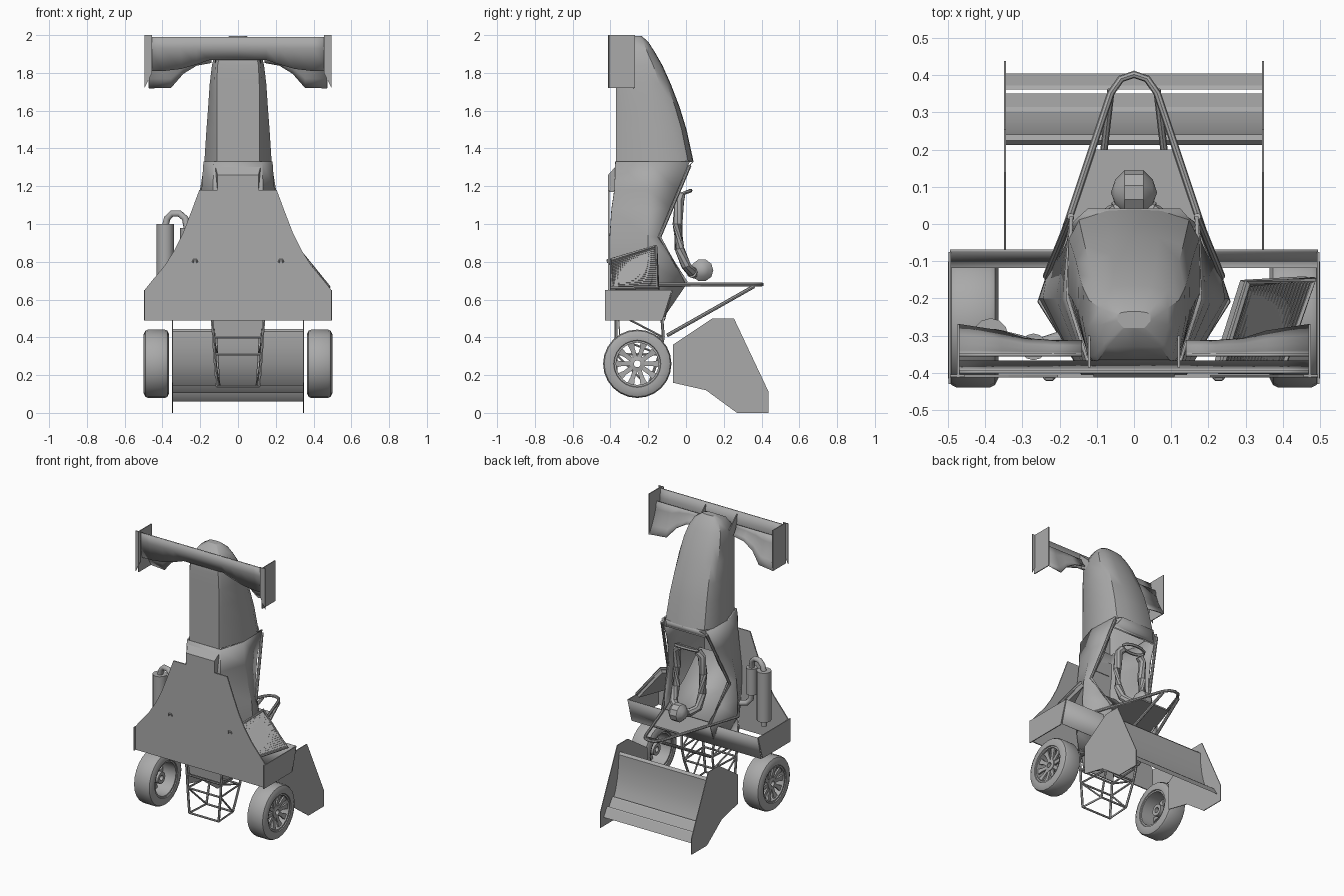
import bpy, bmesh, math
from mathutils import Vector

cube = bpy.data.objects.get("Cube")
if cube:
    bpy.data.objects.remove(cube)

grey = bpy.data.materials.new("plain_grey")
grey.use_nodes = True
grey.diffuse_color = (0.4, 0.4, 0.4, 1)
grey.node_tree.nodes["Principled BSDF"].inputs["Base Color"].default_value = (0.4, 0.4, 0.4, 1)


def make(name, verts, faces, thick=0, smooth=30):
    me = bpy.data.meshes.new(name)
    me.from_pydata([tuple(v) for v in verts], [], faces)
    bm = bmesh.new()
    bm.from_mesh(me)
    bmesh.ops.remove_doubles(bm, verts=bm.verts, dist=0.0001)
    bmesh.ops.recalc_face_normals(bm, faces=bm.faces)
    bm.to_mesh(me)
    bm.free()
    me.materials.append(grey)
    ob = bpy.data.objects.new(name, me)
    bpy.context.collection.objects.link(ob)
    if thick:
        mod = ob.modifiers.new("thickness", 'SOLIDIFY')
        mod.thickness = thick
        mod.offset = 0
    if smooth:
        bpy.ops.object.select_all(action='DESELECT')
        ob.select_set(True)
        bpy.context.view_layer.objects.active = ob
        bpy.ops.object.shade_smooth_by_angle(angle=math.radians(smooth))
    return ob


def loft(name, rings, closed=True, caps=False, thick=0, smooth=30):
    n = len(rings[0])
    verts = [p for r in rings for p in r]
    faces = []
    for i in range(len(rings) - 1):
        for j in range(n if closed else n - 1):
            k = (j + 1) % n
            faces.append((i * n + j, i * n + k, (i + 1) * n + k, (i + 1) * n + j))
    if caps:
        faces += [tuple(range(n)), tuple(range(len(verts) - n, len(verts)))]
    return make(name, verts, faces, thick, smooth)


def tube(name, path, r, sides=8, cyclic=False):
    pts = [Vector(p) for p in path]
    rings = []
    for i, p in enumerate(pts):
        a, b = pts[max(i - 1, 0)], pts[min(i + 1, len(pts) - 1)]
        if cyclic:
            a, b = pts[i - 1], pts[(i + 1) % len(pts)]
        q = (b - a).to_track_quat('Z', 'Y')
        rings.append([p + q @ Vector((r * math.cos(t), r * math.sin(t), 0))
                      for t in (math.tau * k / sides for k in range(sides))])
    if cyclic:
        rings.append(rings[0])
    return loft(name, rings, caps=not cyclic, smooth=40)


def side_plate(name, x, outline, thick=0.006):
    return make(name, [(x, y, z) for y, z in outline], [tuple(range(len(outline)))], thick, 0)


def lathe_x(name, cx, cy, cz, profile, sides=24):
    rings = [[(cx + x, cy + r * math.cos(t), cz + r * math.sin(t)) for x, r in profile]
             for t in (math.tau * k / sides for k in range(sides + 1))]
    return loft(name, rings, smooth=35)


def mirrored(half):
    return [(-x, y) for x, y in reversed(half) if x > 0] + half


# Nose cone: z, bottom y, top y, bottom, middle and top half widths
nose = [(1.995, -.28, -.235, .03, .045, .035), (1.965, -.33, -.2, .08, .092, .065),
        (1.91, -.365, -.165, .105, .122, .09), (1.84, -.37, -.125, .12, .138, .108),
        (1.74, -.37, -.08, .125, .15, .122), (1.62, -.37, -.034, .125, .158, .132),
        (1.5, -.37, .003, .125, .167, .14), (1.33, -.37, .04, .125, .178, .148)]
rings = []
for z, y0, y1, wb, wm, wt in nose:
    h = y1 - y0
    half = [(0, y0), (wb * .9, y0), (wb, y0 + .06 * h), (wm, y0 + .45 * h), (wm * .985, y0 + .8 * h),
            (wt, y1 - .07 * h), (wt * .5, y1 - .01 * h), (0, y1)]
    rings.append([(x, y, z) for x, y in half] + [(-x, y, z) for x, y in half[-2:0:-1]])
loft("nose_cone", rings, smooth=35)
make("nose_tip", rings[0], [tuple(range(len(rings[0])))])

# Open cockpit tub: z, bottom y, rim y, bottom, middle and rim half widths
tub = [(1.33, -.37, .02, .125, .178, .168), (1.18, -.375, -.045, .13, .188, .175),
       (1.08, -.39, -.08, .13, .205, .19), (.93, -.4, -.14, .14, .24, .23),
       (.80, -.4, -.07, .14, .25, .21), (.68, -.39, 0, .14, .245, .18),
       (.49, -.37, -.13, .13, .15, .13)]
rings = [[(x, y, z) for x, y in mirrored([(0, y0), (wb, y0), (wm, -.2), (wt, y1)])]
         for z, y0, y1, wb, wm, wt in tub]
loft("cockpit_tub", rings, closed=False, thick=.01)
loft("cockpit_rim", [[(s * .125, .037, 1.33), (s * .165, .0, 1.33), (s * .17, -.01, 1.27),
                      (s * .15, .0, 1.29)] for s in (-1, 1)], thick=.01)
# Raised step where the nose meets the floor
step = [(-.368, 1.31), (-.412, 1.26), (-.412, 1.17), (-.368, 1.17)]
loft("floor_step", [[(x * (1.12 if z > 1.3 else 1), y, z) for y, z in step] for x in (-.108, .108)],
     caps=True, smooth=0)

# Floor with flared sides, skirts and a rear cross panel
floor = [(1.18, .205), (1.08, .242), (.95, .292), (.86, .337), (.78, .388), (.70, .455),
         (.65, .495), (.49, .495)]
loft("floor", [[(w * t / 4, -.408, z) for t in range(-4, 5)] for z, w in floor],
     closed=False, thick=.008, smooth=0)
loft("floor_rear_panel", [[(-.495, y, z), (.495, y, z)] for y, z in ((-.072, .65), (-.115, .49))],
     closed=False, thick=.006)
for s in (-1, 1):
    side_plate("floor_side_fence", s * .495, [(-.43, .49), (-.43, .65), (-.075, .65), (-.125, .49)])
    tube("floor_bracket", [(s * .215, -.412, .795), (s * .22, -.417, .81), (s * .235, -.417, .81),
                           (s * .24, -.412, .795)], .005, 6)

# Seat back, firewall and tail panel
loft("seat_back", [[(s * .14, -.35, 1.0), (s * .15, -.2, .84), (s * .17, -.02, .69)]
                   for s in (-1, 1)], closed=False, thick=.01)
wall = mirrored([(.11, .2), (.165, .05), (.24, -.2), (.14, -.38)])
make("firewall", [(x, y, .675) for x, y in wall], [tuple(range(len(wall)))], .01, 0)
make("tail_panel", [(-.14, -.36, .55), (.14, -.36, .55), (.12, -.35, .40), (-.12, -.35, .40)],
     [(0, 1, 2, 3)], .006, 0)

# Roll hoops and braces
hoop = mirrored([(0, .402), (.035, .39), (.062, .352), (.25, -.21), (.14, -.38)])
tube("main_roll_hoop", [(x, y, .68) for x, y in hoop], .010)
for s in (-1, 1):
    tube("hoop_brace", [(s * .062, .36, .67), (s * .115, -.1, .41)], .010)
    tube("cockpit_side_tube", [(s * .17, .02, 1.31), (s * .235, -.14, .93), (s * .18, .0, .69)], .010)

# Driver: arms, steering wheel and helmet
for s in (-1, 1):
    tube("driver_arm", [(s * .07, -.03, 1.15), (s * .095, -.035, 1.12), (s * .1, -.045, 1.0),
                        (s * .1, -.035, .87), (s * .095, .0, .78), (s * .05, .03, .745)], .026)
    tube("driver_shoulder", [(s * .05, .03, .745), (0, .05, .74)], .03)
tube("steering_wheel", [(.085 * math.cos(t), -.005 + .03 * math.sin(t), 1.165 + .012 * math.sin(t))
                        for t in (math.tau * k / 12 for k in range(12))], .01, 6, True)
lathe_x("helmet", 0, .085, .755, [(-.062, 0), (-.05, .035), (-.025, .06), (.025, .06), (.05, .035),
                                  (.062, 0)], 10)

# Rear tube frame
levels = [(.53, .14, -.13), (.40, .13, -.12), (.31, .125, -.14), (.14, .112, -.2)]
for i, (z, w, top) in enumerate(levels):
    corners = [(-w, -.37, z), (w, -.37, z), (w * .9, top, z), (-w * .9, top, z)]
    tube("frame_bay", corners, .007, 6, True)
    if i:
        for a, b in zip(last, corners):
            tube("frame_rail", [a, b], .008, 6)
        for j in (0, 1):
            tube("frame_diagonal", [last[j], corners[3 - j]], .006, 6)
    last = corners

# Rear wheels: tyre, rim, hub and spokes
for s in (-1, 1):
    cx = s * .432
    tyre = [(-.066, .125), (-.068, .155), (-.058, .175), (-.045, .181), (.045, .181), (.058, .175),
            (.068, .155), (.066, .125), (.05, .118), (-.05, .118)]
    lathe_x("tyre", cx, -.258, .26, tyre)
    lathe_x("rim", cx, -.258, .26, [(-.06, .126), (-.06, .112), (.06, .112), (.06, .126)])
    lathe_x("hub", cx, -.258, .26, [(-.03 * s, .018), (-.03 * s, .04), (.045 * s, .04),
                                    (.05 * s, .018)], 16)
    for k in range(10):
        t = math.tau * k / 10
        c, d = math.cos(t), math.sin(t)
        spoke = []
        for r, w, x in ((.032, .012, .04), (.08, .012, .043), (.118, .02, .05)):
            spoke.append([(cx + s * (x + dx), -.258 + r * c - q * w * d, .26 + r * d + q * w * c)
                          for q, dx in ((-1, -.012), (1, -.012), (1, 0), (-1, 0))])
        loft("wheel_spoke", spoke, caps=True, smooth=0)

# Rear wing: end plates, main plane and two flaps
plate = [(-.07, .36), (.14, .5), (.254, .5), (.438, .11), (.438, 0), (.27, 0), (.106, .12), (-.07, .16)]
for s in (-1, 1):
    side_plate("rear_wing_end_plate", s * .347, plate, .005)
planes = {
    "rear_wing_main": [(.225, .445), (.24, .43), (.242, .36), (.256, .27), (.275, .2), (.299, .145),
                       (.262, .19), (.232, .26), (.213, .35), (.212, .43)],
    "rear_wing_lower_flap": [(.302, .165), (.314, .16), (.35, .105), (.318, .135)],
    "rear_wing_upper_flap": [(.362, .12), (.372, .115), (.405, .06), (.375, .088)]}
for name, section in planes.items():
    loft(name, [[(x, y, z) for y, z in section] for x in (-.347, .347)], caps=True)

# Front wing: flat main plane with an arched edge, and outer flaps that curl up
edge = [(0, 1.87), (.15, 1.87), (.22, 1.845), (.3, 1.822), (.4, 1.81), (.472, 1.81)]
loft("front_wing_main", [[(x, -.397, 1.99), (x, -.392, 1.93), (x, -.372, low)]
                         for x, low in mirrored(edge)], closed=False, thick=.01)
flap = [(.14, 1.855, -.315), (.22, 1.84, -.315), (.29, 1.797, -.31), (.355, 1.722, -.29),
        (.472, 1.72, -.272)]
for s in (-1, 1):
    cols = []
    for x, low, y in flap:
        cols.append([(s * x, -.352 + (y + .352) * k ** 1.6, 1.92 + (low - 1.92) * k)
                     for k in (0, .25, .5, .75, 1)])
    loft("front_wing_flap", cols, closed=False, thick=.008)
    side_plate("front_wing_end_plate", s * .472, [(-.413, 1.72), (-.413, 2.0), (-.27, 2.0), (-.27, 1.72)])
    make("front_wing_foot", [(s * .455, -.408, 2.0), (s * .495, -.408, 2.0), (s * .495, -.408, 1.72),
                             (s * .455, -.408, 1.80)], [(0, 1, 2, 3)], .006, 0)
    side_plate("front_wing_strut", s * .12, [(-.385, 1.98), (-.3, 1.9), (-.3, 1.83), (-.37, 1.87)])

# Radiator: slanted core with a finned face and a frame
core = [Vector(p) for p in ((.395, -.395, .66), (.23, -.395, .81), (.305, -.16, .88), (.48, -.15, .665))]
out = Vector((.016, -.008, .016))
loft("radiator_core", [[p - out * 1.2 for p in core], core], caps=True, smooth=0)
tube("radiator_frame", core, .011, 6, True)
for k in range(1, 20):
    tube("radiator_fin", [core[0].lerp(core[1], k / 20) + out * .1,
                          core[3].lerp(core[2], k / 20) + out * .1], .003, 4)

# Exhaust: silencer, collector and looping pipe
tube("silencer", [(-.385, -.3, .66), (-.385, -.3, .68), (-.385, -.3, 1.0)], .047, 12)
tube("silencer_tail", [(-.385, -.3, .62), (-.385, -.3, .66)], .02, 10)
tube("exhaust_collector", [(-.27, -.33, .80), (-.27, -.33, .98)], .036, 12)
tube("exhaust_pipe", [(-.385, -.3, .99), (-.375, -.3, 1.03), (-.35, -.305, 1.055), (-.31, -.315, 1.055),
                      (-.28, -.325, 1.03), (-.27, -.33, .98)], .018, 10)
tube("exhaust_inlet", [(-.27, -.33, .81), (-.265, -.33, .76), (-.24, -.32, .73), (-.18, -.3, .72)], .018, 10)
